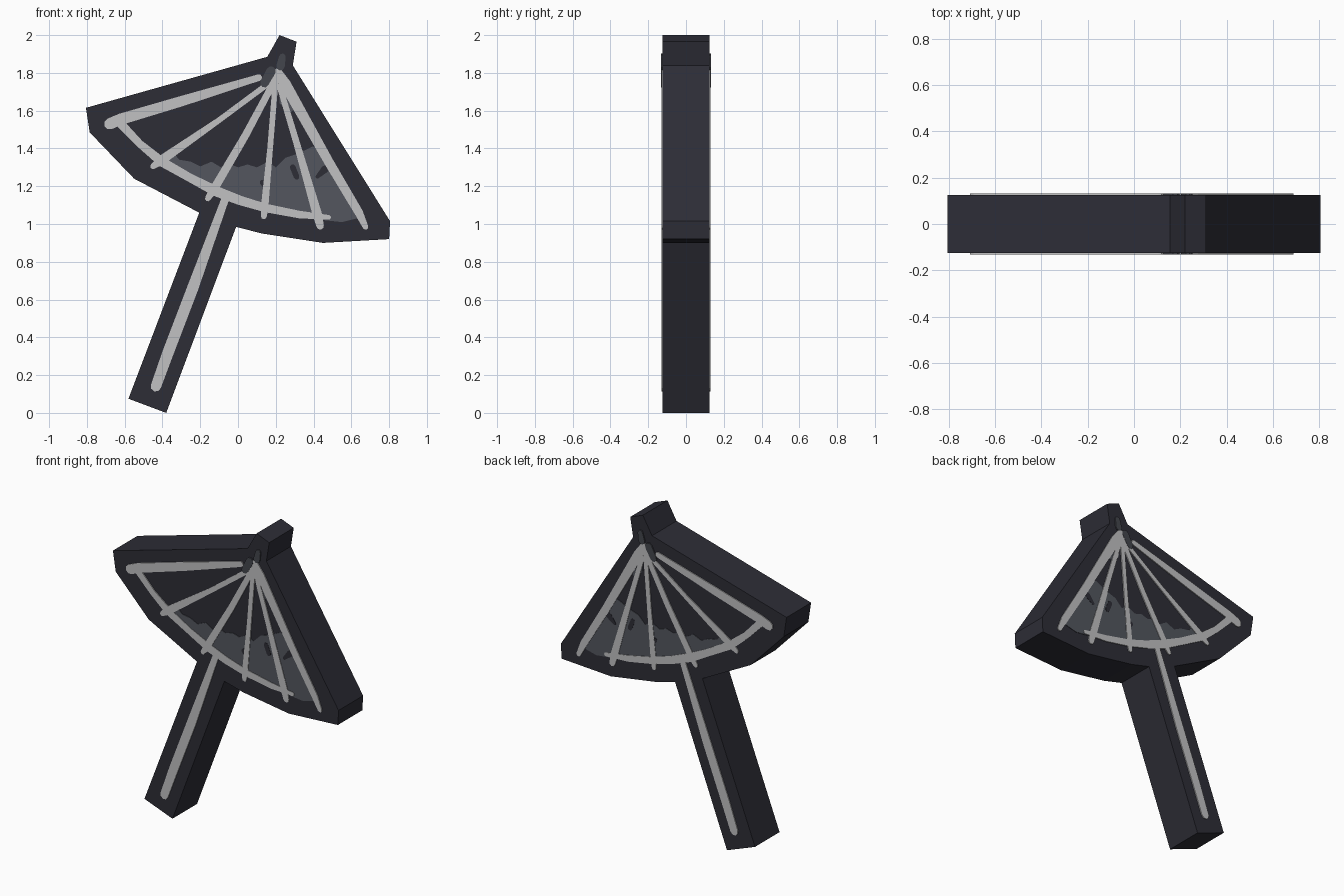
import bpy, bmesh, math
from mathutils import Vector

HALF = 0.125  # half depth of the slab


def material(name, srgb):
    lin = [((c / 255 + 0.055) / 1.055) ** 2.4 for c in srgb]
    m = bpy.data.materials.new(name)
    m.diffuse_color = (*lin, 1)
    return m


CHARCOAL = material("charcoal", (45, 45, 54))
SLATE = material("slate grey", (83, 86, 94))
DARK_GREY = material("dark grey", (68, 70, 77))
LIGHT = material("light grey", (193, 193, 194))


def prisms(name, outlines, spans, mat):
    """Extrude each x-z outline across each (y0, y1) span, in one object."""
    bm = bmesh.new()
    for pts in outlines:
        for y0, y1 in spans:
            a = [bm.verts.new((x, y0, z)) for x, z in pts]
            b = [bm.verts.new((x, y1, z)) for x, z in pts]
            bm.faces.new(a)
            bm.faces.new(b[::-1])
            n = len(pts)
            for i in range(n):
                j = (i + 1) % n
                bm.faces.new((a[j], a[i], b[i], b[j]))
    bmesh.ops.recalc_face_normals(bm, faces=bm.faces)
    me = bpy.data.meshes.new(name)
    bm.to_mesh(me)
    bm.free()
    me.materials.append(mat)
    ob = bpy.data.objects.new(name, me)
    bpy.context.collection.objects.link(ob)
    return ob


def plates(name, outlines, height, mat):
    """Thin painted plates on both the front and the back."""
    top = HALF + height
    prisms(name, outlines, [(-top, -HALF), (HALF, top)], mat)


def stroke(path):
    """Outline of a round-ended stroke; path holds (x, z, width)."""
    p = [Vector(q[:2]) for q in path]
    r = [q[2] / 2 for q in path]
    left, right = [], []
    for i in range(len(p)):
        t = (p[min(i + 1, len(p) - 1)] - p[max(i - 1, 0)]).normalized()
        n = Vector((-t.y, t.x))
        left.append(p[i] + n * r[i])
        right.append(p[i] - n * r[i])

    def cap(c, start, rad):
        a = math.atan2(start.y - c.y, start.x - c.x)
        return [c + rad * Vector((math.cos(a - k * math.pi / 4),
                                  math.sin(a - k * math.pi / 4))) for k in (1, 2, 3)]
    return left + cap(p[-1], left[-1], r[-1]) + right[::-1] + cap(p[0], right[0], r[0])


# slab silhouette: canopy, tip and handle
prisms("parasol_body", [[
    (0.22, 2.0), (0.31, 1.965), (0.29, 1.84), (0.805, 1.015), (0.80, 0.92),
    (0.45, 0.90), (0.125, 0.95), (-0.01, 0.985), (-0.38, 0.0), (-0.58, 0.075),
    (-0.205, 1.06), (-0.55, 1.24), (-0.785, 1.485), (-0.805, 1.615),
    (0.155, 1.885)]], [(-HALF, HALF)], CHARCOAL)

# shaded band along the lower canopy, and a small patch near the apex
plates("canopy_shade", [
    [(-0.35, 1.385), (-0.31, 1.34), (-0.25, 1.33), (-0.2, 1.305), (-0.14, 1.33),
     (-0.09, 1.30), (-0.06, 1.325), (0.0, 1.30), (0.05, 1.315), (0.1, 1.30),
     (0.16, 1.33), (0.2, 1.30), (0.25, 1.35), (0.31, 1.37), (0.395, 1.41),
     (0.44, 1.40), (0.63, 1.03), (0.55, 1.01), (0.46, 1.02), (0.325, 1.045),
     (0.145, 1.085), (0.01, 1.125), (-0.12, 1.175), (-0.255, 1.245),
     (-0.405, 1.33)],
    [(0.22, 1.72), (0.30, 1.61), (0.27, 1.58), (0.22, 1.64)]], 0.003, SLATE)

# dark gaps in the shaded band
plates("shade_gaps", [
    stroke([(0.13, 1.22, 0.03), (0.14, 1.20, 0.02)]),
    stroke([(0.29, 1.30, 0.03), (0.31, 1.25, 0.03)]),
    stroke([(0.42, 1.25, 0.02), (0.46, 1.29, 0.04)])], 0.0045, CHARCOAL)

# canopy ribs, fanning from the apex
plates("ribs", [stroke(s) for s in (
    [(-0.68, 1.53, 0.06), (-0.62, 1.555, 0.06), (-0.3, 1.65, 0.055), (0.11, 1.775, 0.035)],
    [(0.19, 1.765, 0.03), (-0.1, 1.55, 0.03), (-0.41, 1.335, 0.05), (-0.45, 1.305, 0.03)],
    [(0.20, 1.77, 0.035), (0.04, 1.47, 0.04), (-0.13, 1.18, 0.045), (-0.16, 1.135, 0.03)],
    [(0.20, 1.77, 0.03), (0.17, 1.4, 0.03), (0.14, 1.08, 0.04), (0.137, 1.04, 0.03)],
    [(0.22, 1.73, 0.03), (0.31, 1.43, 0.035), (0.42, 1.05, 0.05), (0.435, 0.99, 0.04)],
    [(0.21, 1.80, 0.05), (0.25, 1.74, 0.06), (0.48, 1.33, 0.05), (0.64, 1.06, 0.045),
     (0.675, 0.985, 0.03)])], 0.006, LIGHT)

# curved lower rim
plates("canopy_rim", [stroke([
    (-0.62, 1.53, 0.045), (-0.52, 1.425, 0.04), (-0.405, 1.33, 0.05),
    (-0.255, 1.245, 0.045), (-0.12, 1.175, 0.055), (0.01, 1.125, 0.05),
    (0.145, 1.085, 0.045), (0.325, 1.05, 0.04), (0.48, 1.035, 0.025)])],
    0.006, LIGHT)

# handle stripe
plates("handle_stripe", [stroke([
    (-0.065, 1.14, 0.04), (-0.24, 0.66, 0.06), (-0.37, 0.32, 0.06),
    (-0.435, 0.14, 0.055)])], 0.006, LIGHT)

# grey marks around the apex
plates("apex_marks", [
    stroke([(0.235, 1.885, 0.035), (0.225, 1.835, 0.045)]),
    stroke([(0.175, 1.81, 0.05), (0.14, 1.745, 0.045)])], 0.0075, DARK_GREY)
